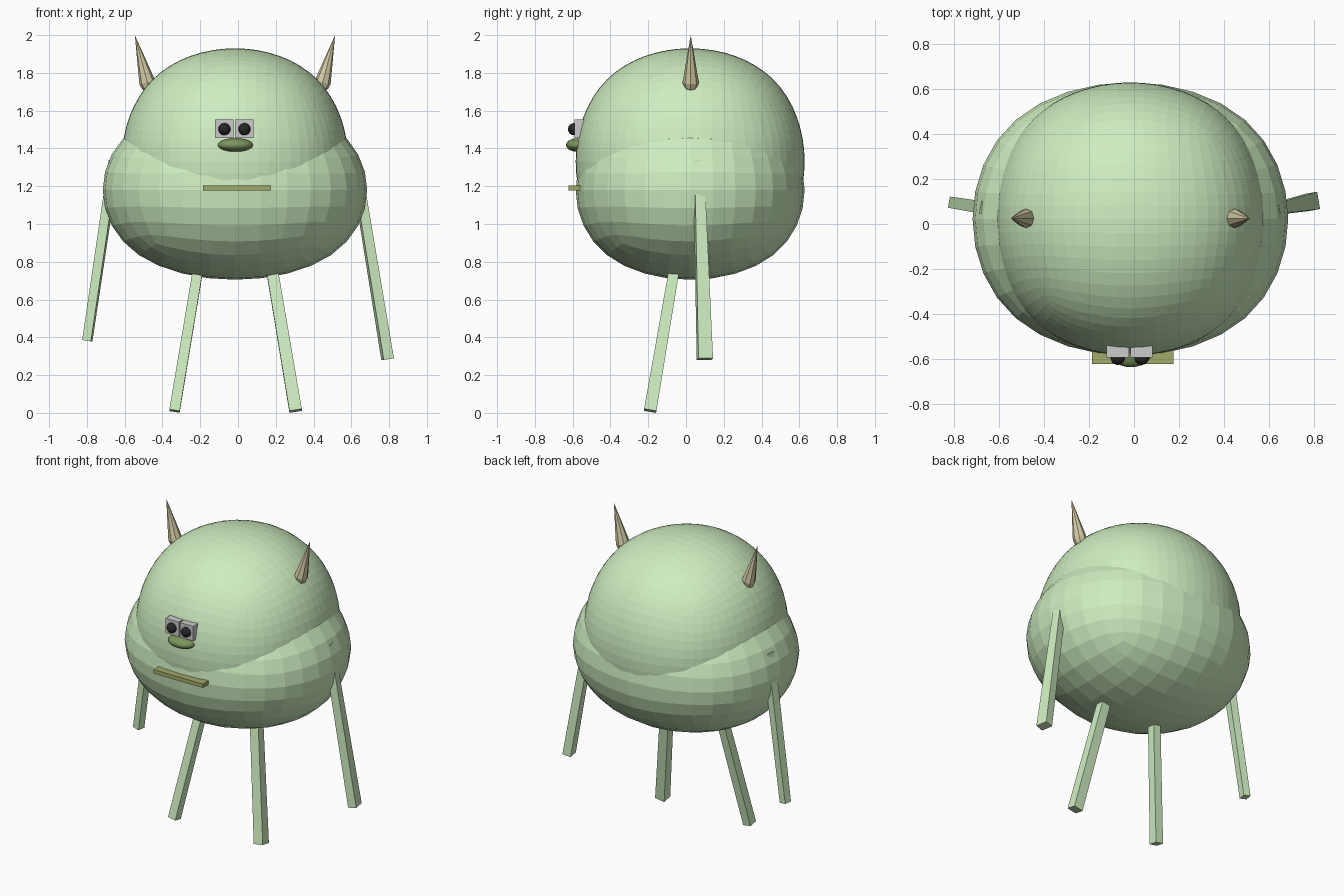
import bpy, bmesh, math
from mathutils import Vector, Matrix

if "Cube" in bpy.data.objects:
    bpy.data.objects.remove(bpy.data.objects["Cube"])

CX, CY = -0.016, 0.022      # middle of the body


def material(name, rgb):
    m = bpy.data.materials.new(name)
    m.diffuse_color = (*rgb, 1)
    m.use_nodes = True
    m.node_tree.nodes["Principled BSDF"].inputs["Base Color"].default_value = m.diffuse_color
    return m


SKIN = material("skin", (0.62, 0.85, 0.53))
HORN = material("horn", (0.66, 0.60, 0.38))
NOSE = material("nose", (0.20, 0.30, 0.11))
MOUTH = material("mouth", (0.36, 0.40, 0.14))
WHITE = material("eye_white", (0.85, 0.85, 0.85))
BLACK = material("pupil", (0.02, 0.02, 0.02))


def add(name, bm, mat):
    bmesh.ops.recalc_face_normals(bm, faces=bm.faces)
    me = bpy.data.meshes.new(name)
    bm.to_mesh(me)
    bm.free()
    ob = bpy.data.objects.new(name, me)
    me.materials.append(mat)
    bpy.context.collection.objects.link(ob)
    return ob


def box(name, centre, size, mat):
    bm = bmesh.new()
    bmesh.ops.create_cube(bm, size=1, matrix=Matrix.Translation(centre) @ Matrix.Diagonal((*size, 1)))
    return add(name, bm, mat)


def blob(name, centre, radii, levels):
    # subdivided cube; its smooth surface reaches 0.8395 of the cage
    ob = box(name, centre, [2 * r / 0.8395 for r in radii], SKIN)
    sub = ob.modifiers.new("Subdivision", 'SUBSURF')
    sub.levels = sub.render_levels = levels


def ellipsoid(name, centre, radii, mat):
    bm = bmesh.new()
    bmesh.ops.create_uvsphere(bm, u_segments=24, v_segments=14, radius=1,
                              matrix=Matrix.Translation(centre) @ Matrix.Diagonal((*radii, 1)))
    for f in bm.faces:
        f.smooth = True
    add(name, bm, mat)


def limb(name, top, bottom, top_size, bottom_size, yaw=0):
    # tapered four-sided bar between two points
    top, bottom = Vector(top), Vector(bottom)
    d = (top - bottom).normalized()
    ref = Vector((math.cos(yaw), math.sin(yaw), 0))
    u = (ref - d * ref.dot(d)).normalized()
    v = d.cross(u)
    bm = bmesh.new()
    rings = []
    for p, (a, b) in ((bottom, bottom_size), (top, top_size)):
        rings.append([bm.verts.new(p + u * sx * a / 2 + v * sy * b / 2)
                      for sx, sy in ((-1, -1), (1, -1), (1, 1), (-1, 1))])
    lo, hi = rings
    bm.faces.new(lo[::-1])
    bm.faces.new(hi)
    for i in range(4):
        j = (i + 1) % 4
        bm.faces.new((lo[i], lo[j], hi[j], hi[i]))
    add(name, bm, SKIN)


def horn(name, base, tip, sides=8):
    # teardrop spike: rounded foot, long point
    base, tip = Vector(base), Vector(tip)
    rot = (tip - base).to_track_quat('Z', 'Y').to_matrix().to_4x4()
    length = (tip - base).length
    bm = bmesh.new()
    prev = None
    for t, r in ((0, 0.020), (0.07, 0.036), (0.16, 0.043), (0.50, 0.026)):
        ring = [bm.verts.new((r * math.cos(2 * math.pi * i / sides),
                              r * math.sin(2 * math.pi * i / sides), t * length))
                for i in range(sides)]
        if prev:
            for i in range(sides):
                j = (i + 1) % sides
                bm.faces.new((prev[i], prev[j], ring[j], ring[i]))
        else:
            bm.faces.new(ring[::-1])
        prev = ring
    point = bm.verts.new((0, 0, length))
    for i in range(sides):
        bm.faces.new((prev[i], prev[(i + 1) % sides], point))
    bm.transform(Matrix.Translation(base) @ rot)
    add(name, bm, HORN)


# Head and wider, squashed body
blob("head", (CX, CY, 1.33), (0.60, 0.606, 0.60), 4)
blob("body", (CX, CY, 1.18), (0.70, 0.606, 0.475), 3)

# Face
for side, s in (("left", -1), ("right", 1)):
    x = CX - 0.003 + s * 0.053
    box(side + "_eye", (x, -0.542, 1.503), (0.098, 0.098, 0.098), WHITE)
    ellipsoid(side + "_pupil", (x, -0.593, 1.502), (0.032, 0.032, 0.032), BLACK)
    horn(side + "_horn", (CX + s * 0.452, CY + 0.003, 1.703), (CX + s * 0.53, CY + 0.003, 2.0))
ellipsoid("nose", (-0.014, -0.572, 1.418), (0.093, 0.063, 0.036), NOSE)
box("mouth", (-0.005, -0.572, 1.191), (0.362, 0.10, 0.026), MOUTH)

# Arms hanging from the sides
limb("left_arm", (-0.656, 0.070, 1.335), (-0.798, 0.093, 0.382),
     (0.05, 0.056), (0.047, 0.050), math.radians(-10))
limb("right_arm", (0.620, 0.066, 1.335), (0.792, 0.100, 0.285),
     (0.05, 0.050), (0.055, 0.078), math.radians(10))

# Legs splayed outward and forward
limb("left_leg", (-0.180, -0.030, 0.95), (-0.336, -0.190, 0.010), (0.053, 0.053), (0.055, 0.060))
limb("right_leg", (0.148, -0.030, 0.95), (0.305, -0.190, 0.011), (0.060, 0.053), (0.066, 0.066))
